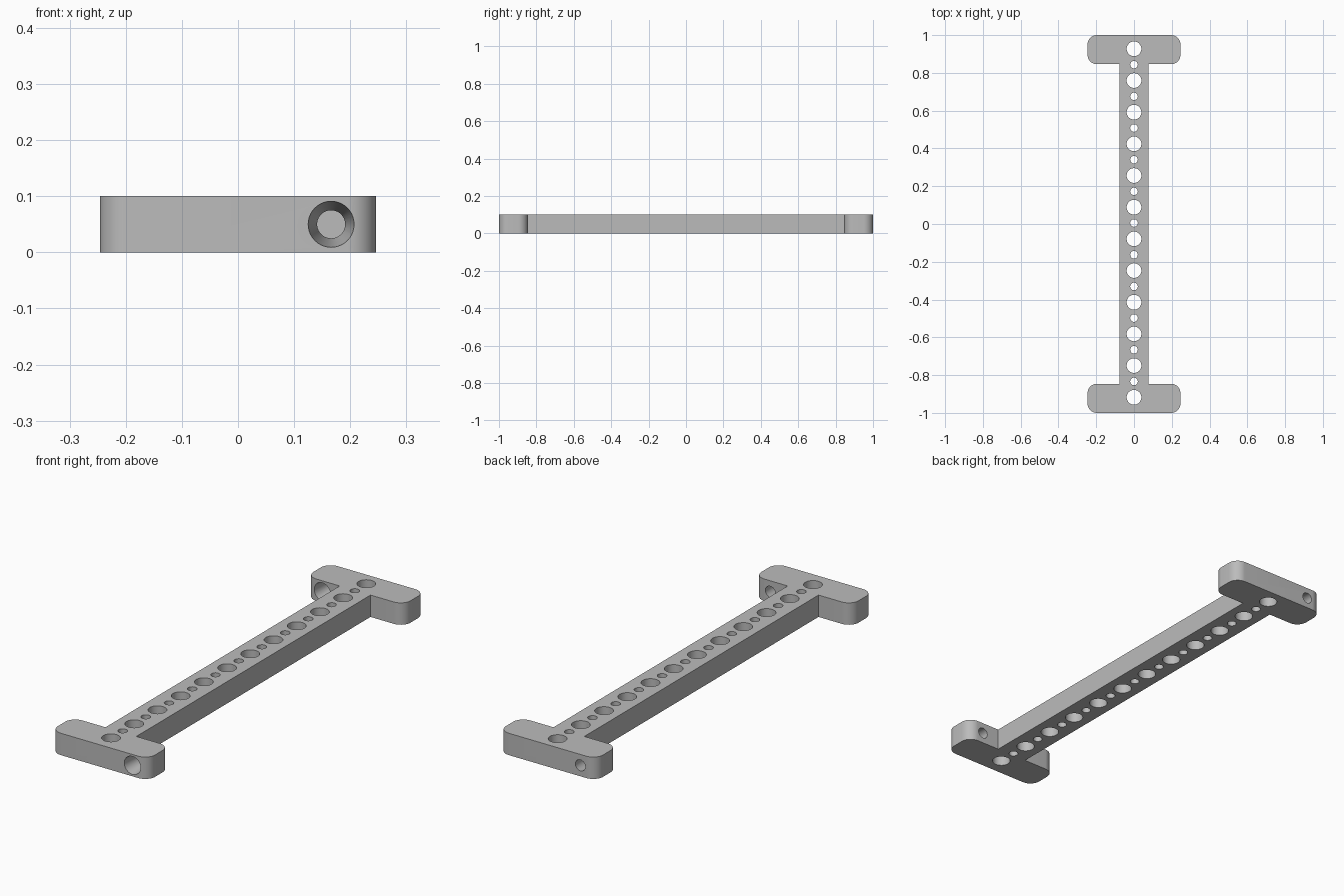
import bpy, bmesh
from math import cos, sin, pi, radians
from mathutils import Matrix

HEIGHT = 0.1
BAR_HALF = 0.078        # half width of the long bar
END_HALF = 0.246        # half width of the end blocks
END_INNER = 0.846       # where the end blocks begin
CORNER = 0.05           # rounding of the end blocks
PITCH = 0.1677          # distance between large holes
SHIFT = 0.005           # offset of the hole row along the bar

cube = bpy.data.objects.get("Cube")
if cube:
    bpy.data.objects.remove(cube, do_unlink=True)

# Single grey material
grey = bpy.data.materials.new("plain grey")
grey.use_nodes = True
colour = (0.5, 0.5, 0.5, 1)
grey.diffuse_color = colour
grey.node_tree.nodes["Principled BSDF"].inputs["Base Color"].default_value = colour


def make_object(name, bm):
    bmesh.ops.recalc_face_normals(bm, faces=bm.faces)
    mesh = bpy.data.meshes.new(name)
    bm.to_mesh(mesh)
    bm.free()
    mesh.materials.append(grey)
    obj = bpy.data.objects.new(name, mesh)
    bpy.context.collection.objects.link(obj)
    return obj


def arc(cx, cy, start, steps=12):
    angles = [radians(start + 90 * i / steps) for i in range(steps + 1)]
    return [(cx + CORNER * cos(a), cy + CORNER * sin(a)) for a in angles]


# Double-T outline: one quarter, mirrored to the other three
quarter = [(BAR_HALF, END_INNER)]
quarter += arc(END_HALF - CORNER, END_INNER + CORNER, -90)
quarter += arc(END_HALF - CORNER, 1 - CORNER, 0)
half = quarter + [(-x, y) for x, y in reversed(quarter)]
outline = half + [(-x, -y) for x, y in half]

bm = bmesh.new()
face = bm.faces.new([bm.verts.new((x, y, 0)) for x, y in outline])
top = bmesh.ops.extrude_face_region(bm, geom=[face])["geom"]
bmesh.ops.translate(bm, vec=(0, 0, HEIGHT),
                    verts=[v for v in top if isinstance(v, bmesh.types.BMVert)])
bracket = make_object("double_t_bracket", bm)

# Hole cutters
bm = bmesh.new()


def add_cutter(r1, r2, depth, matrix):
    bmesh.ops.create_cone(bm, cap_ends=True, segments=40, radius1=r1,
                          radius2=r2, depth=depth, matrix=matrix)


# Alternating large and small holes along the bar
for i in range(23):
    y = SHIFT + (i - 11) * PITCH / 2
    radius = 0.039 if i % 2 == 0 else 0.02
    add_cutter(radius, radius, 2 * HEIGHT, Matrix.Translation((0, y, HEIGHT / 2)))

# Tapered screw holes through the end blocks, wide at the front side
length = 1 - END_INNER
margin = 0.01
slope = (0.041 - 0.025) / length
for side in (1, -1):
    centre = Matrix.Translation((side * 0.166, -side * (1 + END_INNER) / 2, HEIGHT / 2))
    add_cutter(0.041 + slope * margin, 0.025 - slope * margin,
               length + 2 * margin, centre @ Matrix.Rotation(-pi / 2, 4, "X"))

cutter = make_object("hole_cutter", bm)
cutter.hide_render = True

# Cut the holes and finish the surface
mod = bracket.modifiers.new("holes", "BOOLEAN")
mod.operation = "DIFFERENCE"
mod.solver = "EXACT"
mod.object = cutter
bpy.ops.object.select_all(action="DESELECT")
bracket.select_set(True)
bpy.context.view_layer.objects.active = bracket
bpy.ops.object.modifier_apply(modifier=mod.name)
bpy.data.objects.remove(cutter, do_unlink=True)
bpy.ops.object.shade_smooth_by_angle(angle=radians(30))
